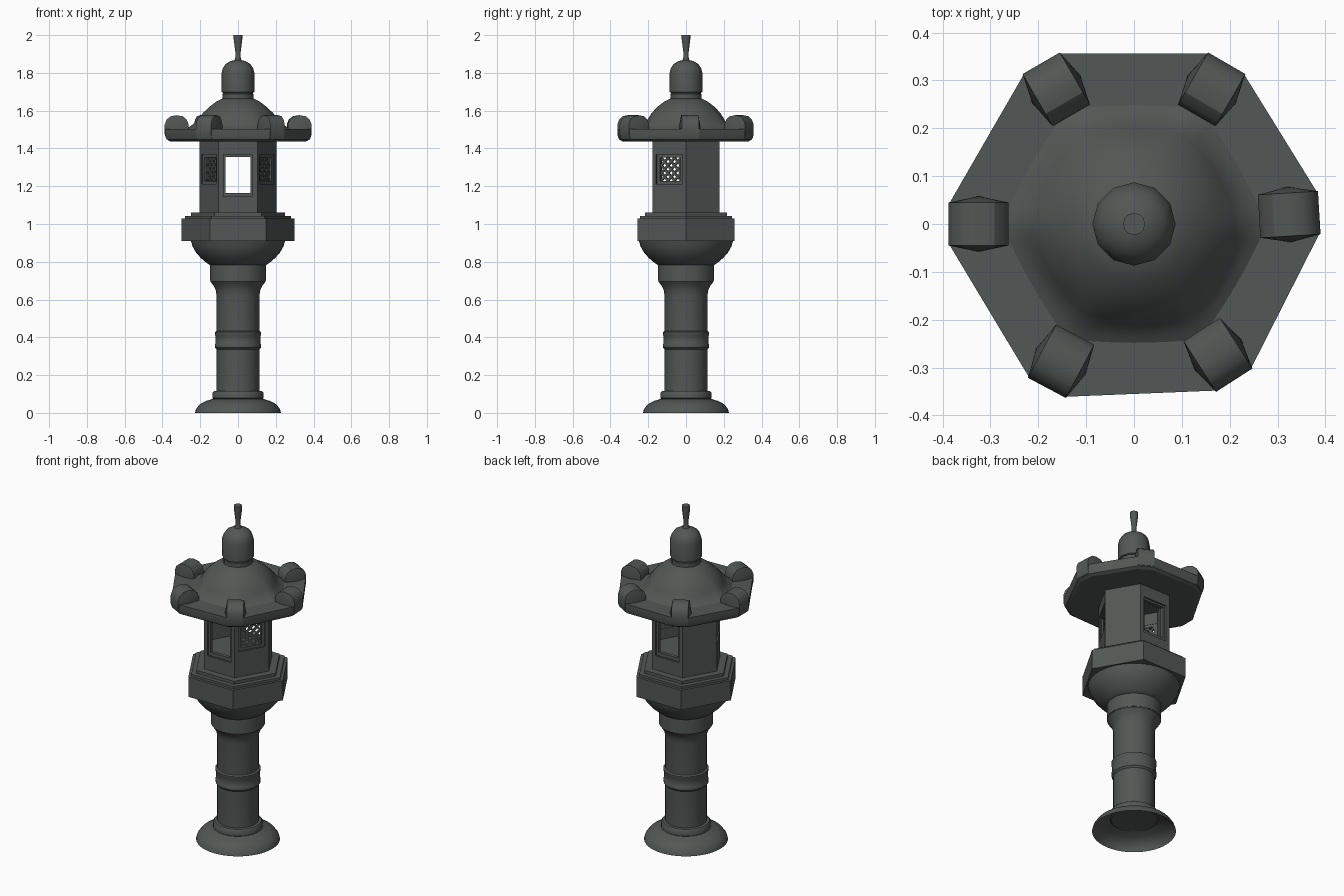
import bpy
import bmesh
from math import cos, sin, pi, radians, sqrt
from mathutils import Matrix, Vector

cube = bpy.data.objects.get("Cube")
if cube:
    bpy.data.objects.remove(cube, do_unlink=True)

stone = bpy.data.materials.new("dark_stone")
stone.use_nodes = True
STONE = (0.085, 0.096, 0.089, 1)
stone.diffuse_color = STONE
stone.node_tree.nodes["Principled BSDF"].inputs["Base Color"].default_value = STONE


def finish(name, bm, angle=35):
    bmesh.ops.recalc_face_normals(bm, faces=bm.faces)
    mesh = bpy.data.meshes.new(name)
    bm.to_mesh(mesh)
    bm.free()
    mesh.materials.append(stone)
    ob = bpy.data.objects.new(name, mesh)
    bpy.context.collection.objects.link(ob)
    bpy.ops.object.select_all(action='DESELECT')
    ob.select_set(True)
    bpy.context.view_layer.objects.active = ob
    bpy.ops.object.shade_smooth_by_angle(angle=radians(angle))
    return ob


def skin(bm, rings, caps=True):
    """Join equal rings of points with quads."""
    loops = [[bm.verts.new(p) for p in ring] for ring in rings]
    n = len(loops[0])
    for a, b in zip(loops, loops[1:]):
        for i in range(n):
            j = (i + 1) % n
            bm.faces.new((a[i], a[j], b[j], b[i]))
    if caps:
        bm.faces.new(loops[0][::-1])
        bm.faces.new(loops[-1])


def turned(name, profile, n=48, caps=True, angle=35):
    """Profile entries: radius, height, optional share of hexagon shape."""
    rings = []
    for r, z, *hexness in profile:
        h = hexness[0] if hexness else 0
        ring = []
        for i in range(n):
            t = 2 * pi * i / n
            k = r * (1 - h + h / cos(t % (pi / 3) - pi / 6))
            ring.append((k * cos(t), k * sin(t), z))
        rings.append(ring)
    bm = bmesh.new()
    skin(bm, rings, caps)
    return finish(name, bm, angle)


def box(bm, mat, x, y, z):
    """Box from three (low, high) ranges, placed by a matrix."""
    size = [b - a for a, b in (x, y, z)]
    mid = [(a + b) / 2 for a, b in (x, y, z)]
    bmesh.ops.create_cube(bm, size=1, matrix=mat @ Matrix.Translation(mid) @ Matrix.Diagonal((*size, 1)))


def frame(bm, mat, depth, outer, hole):
    """Rectangular surround; outer and hole are (half width, bottom, top)."""
    w, z0, z1 = outer
    hw, h0, h1 = hole
    box(bm, mat, depth, (-w, w), (z0, h0))
    box(bm, mat, depth, (-w, w), (h1, z1))
    box(bm, mat, depth, (-w, -hw), (h0, h1))
    box(bm, mat, depth, (hw, w), (h0, h1))


# Foot, post and bowl
turned("foot", [(.228, 0), (.222, .02), (.203, .045), (.17, .063), (.13, .075)], caps=False)
turned("foot_ring", [(.125, .07), (.135, .078), (.135, .105), (.128, .115), (.113, .117)])
turned("post", [(.113, .07), (.113, .62), (.118, .65), (.13, .675), (.146, .695), (.146, .705)])
turned("post_band", [(.113, .335), (.122, .345), (.123, .36), (.12, .365), (.12, .41),
                     (.123, .415), (.123, .428), (.113, .434)])
turned("post_collar", [(.148, .70), (.148, .785)])
turned("bowl", [(.145, .78), (.165, .793), (.197, .82), (.223, .85), (.24, .88), (.25, .912)])

# Stepped hexagonal platform
for name, r, z0, z1 in (("platform", .298, .91, 1.028), ("platform_step", .28, 1.025, 1.042),
                        ("platform_top", .25, 1.04, 1.06), ("chamber_floor", .19, 1.05, 1.15)):
    turned(name, [(r, z0), (r, z1)], n=6)

# Fire chamber: two open windows, two lattice windows, two plain walls
R = .205
APOTHEM = R * sqrt(3) / 2
WALL = (R / 2, 1.05, 1.45)


def panel(degrees):
    return Matrix.Rotation(radians(degrees), 4, 'Z') @ Matrix.Translation((APOTHEM, 0, 0))


def lattice(bm, mat, half, zmid, step=.04):
    for sign in (-1, 1):
        for k in range(-2, 3):
            c = k * step
            lo, hi = max(-half, c - half), min(half, c + half)
            if hi - lo < .01:
                continue
            mid = (lo + hi) / 2
            place = mat @ Matrix.Translation((-.022, sign * mid, zmid + mid - c)) \
                @ Matrix.Rotation(sign * pi / 4, 4, 'X')
            length = (hi - lo) * sqrt(2) / 2 + .005
            box(bm, place, (-.005, .005), (-length, length), (-.0055, .0055))


walls = bmesh.new()
window_frames = bmesh.new()
bars = bmesh.new()
for degrees in (30, 150):
    box(walls, panel(degrees), (-.032, 0), (-R / 2, R / 2), WALL[1:])
for degrees in (-90, 90):
    opening = (.077, 1.145, 1.367)
    frame(walls, panel(degrees), (-.032, 0), WALL, opening)
    frame(window_frames, panel(degrees), (-.03, -.01), opening, (.065, 1.165, 1.356))
for degrees in (-30, 210):
    opening = (.08, 1.212, 1.368)
    frame(walls, panel(degrees), (-.032, 0), WALL, opening)
    frame(window_frames, panel(degrees), (-.03, -.008), opening, (.062, 1.228, 1.352))
    lattice(bars, panel(degrees), .062, 1.29)
finish("chamber_walls", walls)
finish("window_frames", window_frames)
finish("window_lattice", bars)

# Roof slab with cut corners, slightly uneven like hand-cut stone
CORNERS = (3.5, 60, 120, 180, 242, 302.7)


def slab_ring(r, half, z):
    return [Matrix.Rotation(radians(a), 3, 'Z') @ Vector((r, s * half, z))
            for a in CORNERS for s in (-1, 1)]


roof = bmesh.new()
skin(roof, [slab_ring(.36, .042, 1.438), slab_ring(.378, .044, 1.448),
            slab_ring(.385, .045, 1.468), slab_ring(.385, .045, 1.504)])
finish("roof_slab", roof, 25)

# Roof dome, hexagonal at the foot and round at the top
turned("roof_dome", [(.255, 1.5, .8), (.235, 1.512, .75), (.215, 1.53, .6), (.202, 1.555, .35),
                     (.182, 1.587, .15), (.152, 1.62), (.115, 1.648), (.075, 1.668)])

# Corner scrolls: arched blocks with pointed cheeks
ARCH = ((.262, 1.49), (.262, 1.53), (.272, 1.553), (.292, 1.57), (.325, 1.576), (.357, 1.57),
        (.378, 1.552), (.388, 1.525), (.388, 1.475), (.381, 1.453), (.365, 1.442))
scrolls = bmesh.new()
for a in CORNERS:
    turn = Matrix.Rotation(radians(a), 3, 'Z')
    sides = [[scrolls.verts.new(turn @ Vector((r, s * .045, z))) for r, z in ARCH] for s in (-1, 1)]
    tips = [scrolls.verts.new(turn @ Vector((.325, s * .058, 1.51))) for s in (-1, 1)]
    n = len(ARCH)
    for i in range(n):
        j = (i + 1) % n
        scrolls.faces.new((sides[0][i], sides[0][j], sides[1][j], sides[1][i]))
        for side, tip in zip(sides, tips):
            scrolls.faces.new((side[i], side[j], tip))
finish("corner_scrolls", scrolls, 30)

# Finial: drum with a groove, domed cap and flared stem
turned("finial", [(.083, 1.655), (.083, 1.688), (.079, 1.69), (.079, 1.695), (.087, 1.698),
                  (.087, 1.798), (.08, 1.825), (.065, 1.847), (.04, 1.862), (.016, 1.868)], n=12)
turned("finial_stem", [(.02, 1.86), (.014, 1.885), (.014, 1.91), (.019, 1.95), (.023, 1.98),
                       (.023, 2.0)], n=12)
